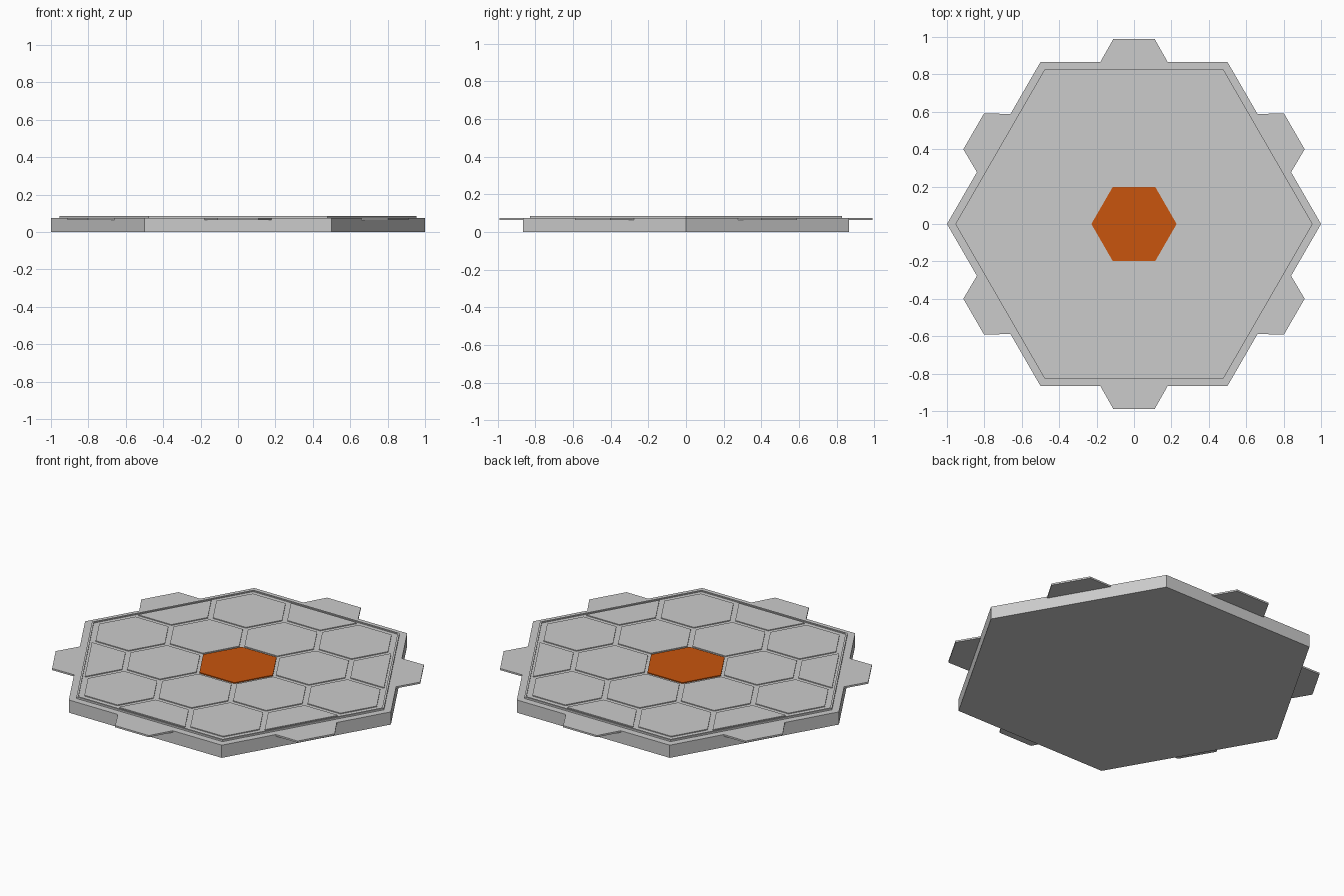
import bpy, bmesh
from math import cos, sin, radians, sqrt
from mathutils import Vector

if "Cube" in bpy.data.objects:
    bpy.data.objects.remove(bpy.data.objects["Cube"])


def hexagon(r, cx=0, cy=0):
    return [(cx + r * cos(radians(60 * i)), cy + r * sin(radians(60 * i))) for i in range(6)]


def prism(name, pts, z0, z1, clip=None, rim=None):
    """Extruded outline; clip = apothem of a trimming hexagon, rim = (width, depth) of a sunken field."""
    bm = bmesh.new()
    bm.faces.new([bm.verts.new((x, y, z0)) for x, y in pts])
    if clip:
        for i in range(6):
            a = radians(30 + 60 * i)
            n = Vector((cos(a), sin(a), 0))
            bmesh.ops.bisect_plane(bm, geom=bm.verts[:] + bm.edges[:] + bm.faces[:],
                                   plane_co=n * clip, plane_no=n, clear_outer=True)
    base = bm.faces[:]
    res = bmesh.ops.extrude_face_region(bm, geom=base, use_keep_orig=True)
    for v in [g for g in res["geom"] if isinstance(g, bmesh.types.BMVert)]:
        v.co.z = z1
    bmesh.ops.recalc_face_normals(bm, faces=bm.faces[:])
    if rim:
        top = max(bm.faces, key=lambda f: f.calc_center_median().z)
        bmesh.ops.inset_region(bm, faces=[top], thickness=rim[0])
        # vertical inner wall of the rim
        inner = bmesh.ops.extrude_face_region(bm, geom=[top])
        for v in [g for g in inner["geom"] if isinstance(g, bmesh.types.BMVert)]:
            v.co.z -= rim[1]
        if top.is_valid:
            bmesh.ops.delete(bm, geom=[top], context='FACES')
        bmesh.ops.recalc_face_normals(bm, faces=bm.faces[:])
    me = bpy.data.meshes.new(name)
    bm.to_mesh(me)
    bm.free()
    ob = bpy.data.objects.new(name, me)
    bpy.context.collection.objects.link(ob)
    return ob


# Main slab and the raised rimmed panel
prism("base_slab", hexagon(1), 0, 0.075)
prism("rimmed_panel", hexagon(0.955), 0.07, 0.085, rim=(0.012, 0.005))

# Joining tabs, one on each side
for i in range(6):
    a = radians(60 * i)
    tab = [(-0.18, 0.866), (0.18, 0.866), (0.11, 0.99), (-0.11, 0.99)]
    prism(f"edge_tab_{i + 1}",
          [(x * cos(a) - y * sin(a), x * sin(a) + y * cos(a)) for x, y in tab], 0.065, 0.075)

# Honeycomb tiles, trimmed at the rim, with a coloured centre
orange = bpy.data.materials.new("orange")
orange.diffuse_color = (0.58, 0.09, 0.004, 1)
orange.use_nodes = True
orange.node_tree.nodes["Principled BSDF"].inputs["Base Color"].default_value = orange.diffuse_color
step = 0.4
for q in range(-2, 3):
    for r in range(-2, 3):
        if abs(q + r) > 2:
            continue
        cx, cy = step * sqrt(3) / 2 * q, step * (r + q / 2)
        if q == r == 0:
            prism("centre_tile", hexagon(0.228), 0.078, 0.086).data.materials.append(orange)
        else:
            prism("honeycomb_tile", hexagon(0.215, cx, cy), 0.078, 0.085, clip=0.805)
